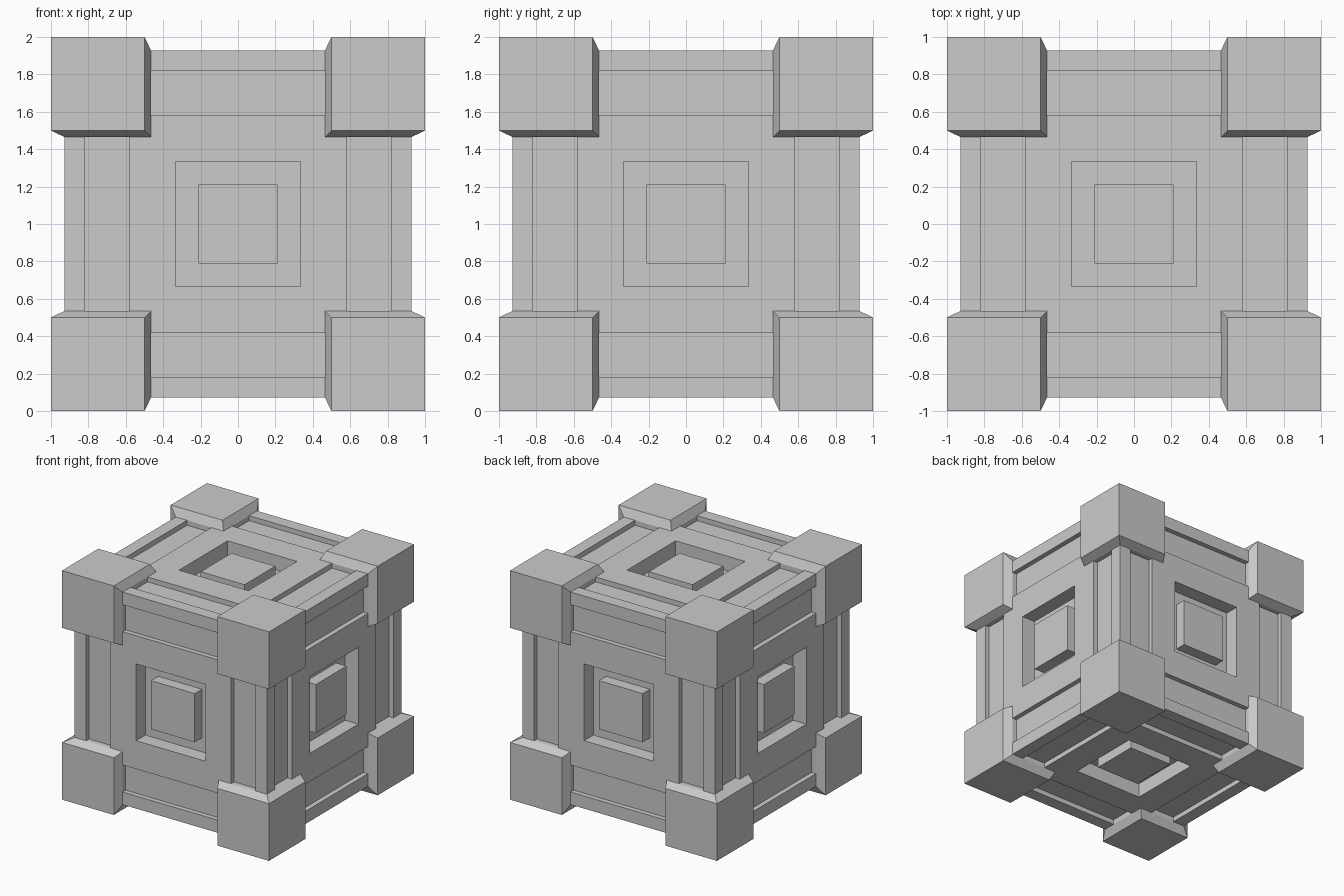
import bpy, bmesh
from itertools import product
from mathutils import Vector

if "Cube" in bpy.data.objects:
    bpy.data.objects.remove(bpy.data.objects["Cube"])

CENTRE = (0, 0, 1)
PANEL, GROOVE = 0.928, 0.885       # distances of the surfaces from the centre


def add_object(name, bm):
    bmesh.ops.recalc_face_normals(bm, faces=bm.faces[:])
    mesh = bpy.data.meshes.new(name)
    bm.to_mesh(mesh)
    bm.free()
    ob = bpy.data.objects.new(name, mesh)
    ob.location = CENTRE
    bpy.context.collection.objects.link(ob)
    return ob


def step(bm, face, shrink, offset):
    """Inset a face, then raise (or sink) the inner face with upright walls."""
    bmesh.ops.inset_individual(bm, faces=[face], thickness=shrink, use_even_offset=True)
    normal = face.normal.copy()
    new = bmesh.ops.extrude_discrete_faces(bm, faces=[face])["faces"][0]
    bmesh.ops.translate(bm, verts=new.verts[:], vec=normal * offset)
    new.normal_update()
    return new


# Core with a raised panel, a square recess and a boss on each side
bm = bmesh.new()
bmesh.ops.create_cube(bm, size=2 * GROOVE)
bm.normal_update()
for face in bm.faces[:]:
    panel = step(bm, face, GROOVE - 0.582, PANEL - GROOVE)
    recess = step(bm, panel, 0.582 - 0.335, 0.80 - PANEL)
    step(bm, recess, 0.335 - 0.212, 0.10)
add_object("panelled_core", bm)

# Square bars along the twelve edges
bm = bmesh.new()
inner = 0.818
mid, width = (PANEL + inner) / 2, PANEL - inner
for axis, s, t in product(range(3), (-1, 1), (-1, 1)):
    size, pos = Vector((width,) * 3), Vector((0, 0, 0))
    size[axis] = 0.96
    pos[(axis + 1) % 3], pos[(axis + 2) % 3] = s * mid, t * mid
    verts = bmesh.ops.create_cube(bm, size=1)["verts"]
    bmesh.ops.scale(bm, verts=verts, vec=size)
    bmesh.ops.translate(bm, verts=verts, vec=pos)
add_object("edge_bars", bm)

# Corner block with flared inner edges, mirrored to all eight corners
bm = bmesh.new()
lo, hi, flare = 0.5, 1.0, 0.465
points = [(hi, hi, hi), (flare, flare, flare)]
for k in range(3):
    for a, b in ((lo, hi), (hi, lo), (flare, PANEL), (PANEL, flare)):
        p = [b, b, b]
        p[k] = a
        points.append(p)
for p in points:
    bm.verts.new(p)
bmesh.ops.convex_hull(bm, input=bm.verts[:])
bmesh.ops.dissolve_limit(bm, angle_limit=0.01, verts=bm.verts[:], edges=bm.edges[:])
blocks = add_object("corner_blocks", bm)
mirror = blocks.modifiers.new("mirror", 'MIRROR')
mirror.use_axis = (True, True, True)
mirror.use_mirror_merge = False
